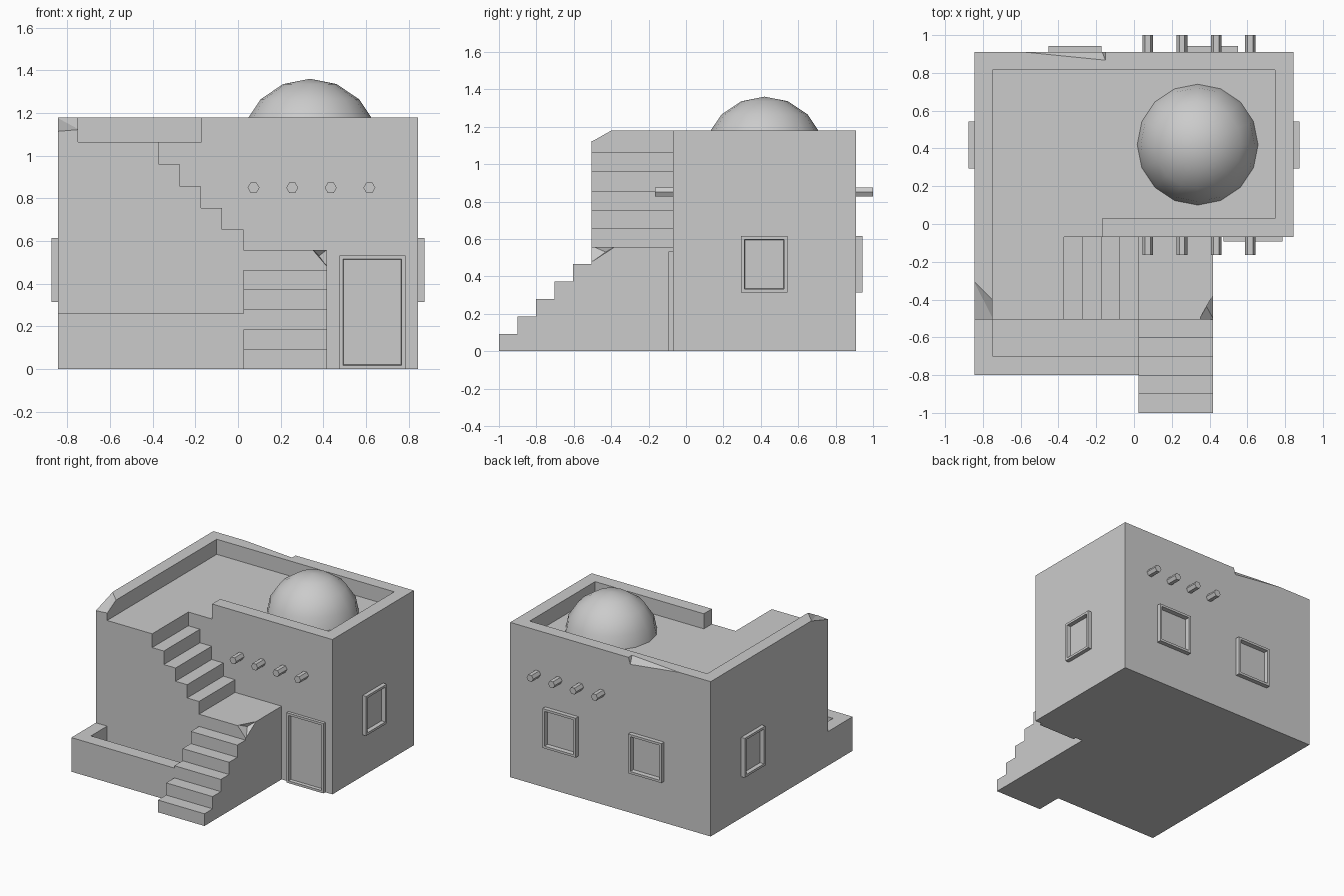
import bpy, bmesh, math
from mathutils import Vector, Matrix

if "Cube" in bpy.data.objects:
    bpy.data.objects.remove(bpy.data.objects["Cube"])


def finish(bm, name):
    bmesh.ops.recalc_face_normals(bm, faces=bm.faces)
    me = bpy.data.meshes.new(name)
    bm.to_mesh(me)
    bm.free()
    ob = bpy.data.objects.new(name, me)
    bpy.context.collection.objects.link(ob)
    return ob


def prism(name, pts, axis, lo, hi):
    """Extrude a 2D outline along an axis from lo to hi."""
    place = {'x': lambda p: (lo, p[0], p[1]),
             'y': lambda p: (p[0], lo, p[1]),
             'z': lambda p: (p[0], p[1], lo)}[axis]
    bm = bmesh.new()
    face = bm.faces.new([bm.verts.new(place(p)) for p in pts])
    ext = bmesh.ops.extrude_face_region(bm, geom=[face])
    move = Vector([(hi - lo) * (axis == a) for a in 'xyz'])
    bmesh.ops.translate(bm, vec=move, verts=[v for v in ext['geom'] if isinstance(v, bmesh.types.BMVert)])
    return finish(bm, name)


def chip(target, pts):
    """Knock a convex chunk out of a part."""
    bm = bmesh.new()
    for p in pts:
        bm.verts.new(p)
    bmesh.ops.convex_hull(bm, input=bm.verts)
    cutter = finish(bm, target.name + "_chip_cutter")
    cutter.hide_render = True
    cutter.hide_set(True)
    mod = target.modifiers.new("chip", 'BOOLEAN')
    mod.operation, mod.solver, mod.object = 'DIFFERENCE', 'EXACT', cutter


def frame(name, w, h, proud, loc, angle):
    """Raised frame with a recessed panel; faces -y before rotation."""
    bm = bmesh.new()
    bmesh.ops.create_cube(bm, size=1)
    bmesh.ops.scale(bm, vec=(w, proud + 0.05, h), verts=bm.verts)
    bmesh.ops.translate(bm, vec=(0, (0.05 - proud) / 2, 0), verts=bm.verts)
    bm.normal_update()
    front = min(bm.faces, key=lambda f: f.calc_center_median().y)
    bmesh.ops.inset_region(bm, faces=[front], thickness=0.025)
    bmesh.ops.inset_region(bm, faces=[front], thickness=0.004, depth=-proud)
    bm.transform(Matrix.Translation(loc) @ Matrix.Rotation(math.radians(angle), 4, 'Z'))
    finish(bm, name)


ROOF, TOP, W = 1.065, 1.18, 0.845

# main house block
prism("house_block", [(-W, -0.07), (W, -0.07), (W, 0.91), (-W, 0.91)], 'z', 0, ROOF)

# front wing carrying the upper flight and landing
pts = [(-W, 0), (-W, ROOF), (-0.37, ROOF)]
xs = [-0.37, -0.272, -0.173, -0.075, 0.025, 0.417]
for i, z in enumerate([0.96, 0.857, 0.756, 0.655, 0.558]):
    pts += [(xs[i], z), (xs[i + 1], z)]
pts.append((0.417, 0))
wing = prism("upper_stair_wing", pts, 'y', -0.505, -0.07)
chip(wing, [(0.34, -0.52, 0.57), (0.43, -0.36, 0.57), (0.43, -0.52, 0.465),
            (0.38, -0.43, 0.53), (0.43, -0.52, 0.65)])

# lower flight
pts = [(-0.505, 0), (-1, 0)]
for i in range(5):
    z = 0.093 * (i + 1)
    pts += [(-1 + 0.099 * i, z), (-1 + 0.099 * (i + 1), z)]
prism("lower_stairs", pts, 'x', 0.025, 0.417)

# roof parapet with broken corner and broken back edge
parapet = prism("parapet", [(-W, -0.505), (-0.75, -0.505), (-0.75, 0.815), (0.747, 0.815),
                            (0.747, 0.028), (-0.17, 0.028), (-0.17, -0.07), (W, -0.07),
                            (W, 0.91), (-W, 0.91)], 'z', ROOF, TOP)
chip(parapet, [(-0.86, -0.515, 1.11), (-0.74, -0.515, 1.12), (-0.74, -0.40, 1.185),
               (-0.86, -0.28, 1.185), (-0.86, -0.515, 1.3), (-0.74, -0.515, 1.3)])
chip(parapet, [(-0.67, 0.915, 1.185), (-0.15, 0.863, 1.185), (-0.15, 0.915, 1.185),
               (-0.17, 0.915, 1.125), (-0.3, 0.92, 1.25)])

# low yard wall and its floor
prism("yard_wall", [(-W, -0.505), (-W, -0.80), (0.025, -0.80), (0.025, -0.70),
                    (-0.75, -0.70), (-0.75, -0.505)], 'z', 0, 0.26)
prism("yard_floor", [(-0.75, -0.70), (0.025, -0.70), (0.025, -0.505), (-0.75, -0.505)], 'z', 0, 0.02)

# dome
bm = bmesh.new()
bmesh.ops.create_uvsphere(bm, u_segments=16, v_segments=8, radius=0.326)
bmesh.ops.delete(bm, geom=[v for v in bm.verts if v.co.z < -0.01], context='VERTS')
bmesh.ops.translate(bm, vec=(0.337, 0.42, 1.035), verts=bm.verts)
for f in bm.faces:
    f.smooth = True
finish(bm, "dome")

# hexagonal roof beams, showing at front and back
for i in range(4):
    cx = 0.073 + 0.181 * i
    hexa = [(cx + 0.028 * math.cos(math.radians(60 * k)),
             0.85 + 0.028 * math.sin(math.radians(60 * k))) for k in range(6)]
    prism(f"front_beam_{i + 1}", hexa, 'y', -0.165, -0.03)
    prism(f"back_beam_{i + 1}", hexa, 'y', 0.87, 1.0)

# door and windows
frame("door", 0.31, 0.533, 0.023, (0.63, -0.07, 0.2665), 0)
frame("right_window", 0.247, 0.30, 0.03, (W, 0.418, 0.465), 90)
frame("left_window", 0.247, 0.30, 0.03, (-W, 0.418, 0.465), -90)
frame("back_window_1", 0.28, 0.30, 0.033, (0.41, 0.91, 0.465), 180)
frame("back_window_2", 0.28, 0.30, 0.033, (-0.313, 0.91, 0.465), 180)
